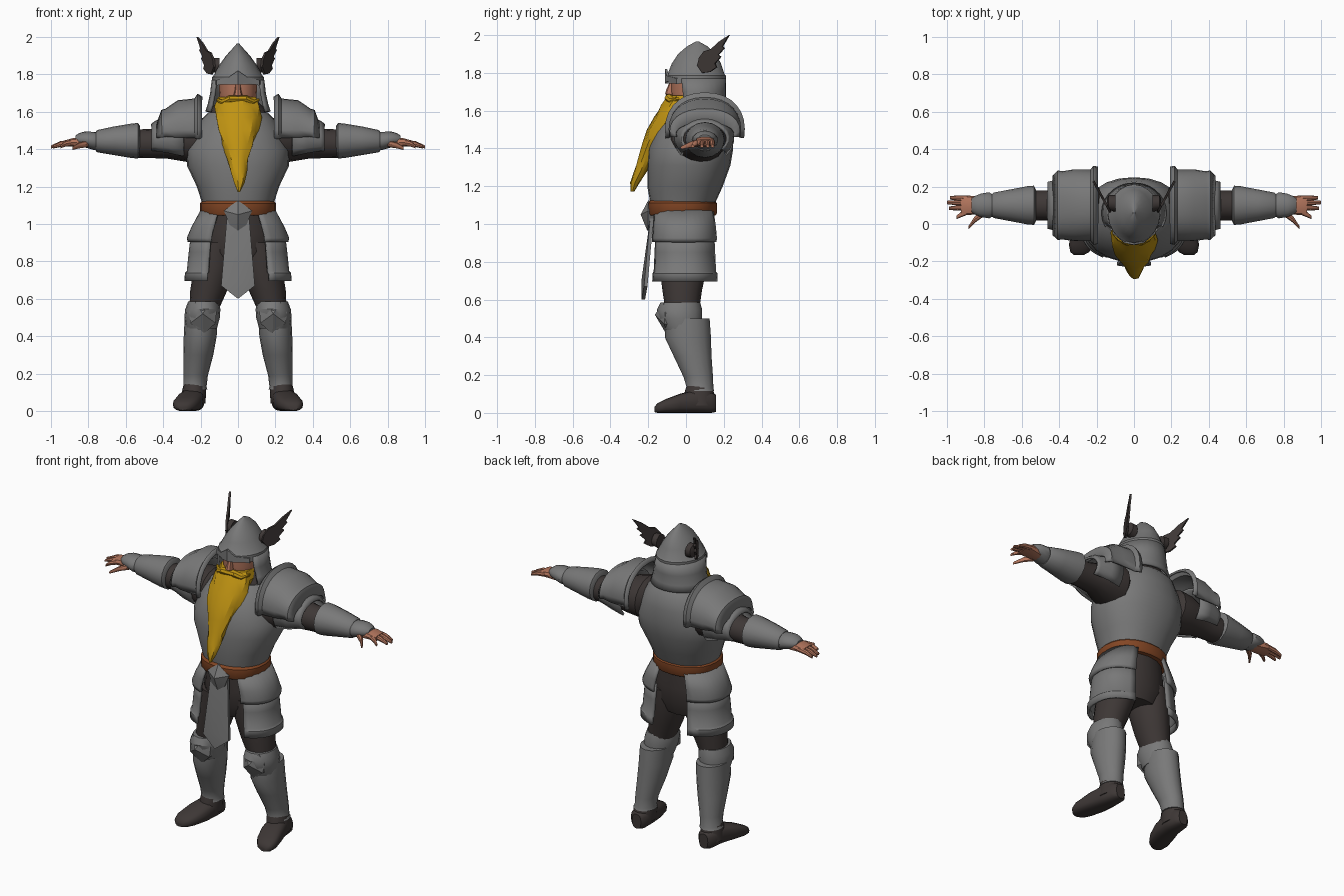
import bpy, bmesh, math
from mathutils import Vector


def material(name, rgb):
    m = bpy.data.materials.new(name)
    m.diffuse_color = (*rgb, 1)
    return m


STEEL = material("steel grey", (0.19, 0.19, 0.19))
DARK = material("dark mail and leather", (0.047, 0.038, 0.036))
SKIN = material("skin", (0.45, 0.18, 0.11))
BELT = material("belt brown", (0.23, 0.062, 0.018))
GOLD = material("beard gold", (0.52, 0.29, 0.006))
AXES = {"z": (Vector((1, 0, 0)), Vector((0, 1, 0))),
        "x": (Vector((0, 1, 0)), Vector((0, 0, 1))),
        "y": (Vector((1, 0, 0)), Vector((0, 0, 1)))}


def finish(name, verts, faces, mat, mirror, angle, thick=0):
    """Make an object, optionally doubled across x = 0."""
    if mirror:
        n = len(verts)
        verts = verts + [Vector((-v.x, v.y, v.z)) for v in verts]
        faces = faces + [[i + n for i in reversed(f)] for f in faces]
    me = bpy.data.meshes.new(name)
    me.from_pydata(verts, [], faces)
    bm = bmesh.new()
    bm.from_mesh(me)
    bmesh.ops.recalc_face_normals(bm, faces=bm.faces)
    bm.to_mesh(me)
    bm.free()
    me.materials.append(mat)
    ob = bpy.data.objects.new(name, me)
    bpy.context.collection.objects.link(ob)
    if thick:
        s = ob.modifiers.new("thickness", 'SOLIDIFY')
        s.thickness, s.offset = thick, 0
    bpy.ops.object.select_all(action='DESELECT')
    ob.select_set(True)
    bpy.context.view_layer.objects.active = ob
    bpy.ops.object.shade_smooth_by_angle(angle=math.radians(angle))
    return ob


def loft(name, rings, mat, axis="z", n=16, arc=None, power=2.0, mirror=False,
         angle=40, lump=0.0):
    """Skin rings (x, y, z, half width, half depth); arc gives an open shell."""
    u, v = AXES[axis]
    a0, a1 = arc or (0, 360)
    cols = n + 1 if arc else n
    verts, faces = [], []
    for k, (x, y, z, a, b) in enumerate(rings):
        for i in range(cols):
            t = math.radians(a0 + (a1 - a0) * i / n)
            c, s = math.cos(t), math.sin(t)
            r = 1 + lump * (1 if (i + k // 2) % 2 else -1)
            c = math.copysign(abs(c) ** (2 / power), c) * r
            s = math.copysign(abs(s) ** (2 / power), s) * r
            verts.append(Vector((x, y, z)) + u * a * c + v * b * s)
    for k in range(len(rings) - 1):
        for i in range(n):
            j = (i + 1) % cols
            p, q = k * cols, (k + 1) * cols
            faces.append([p + i, p + j, q + j, q + i])
    if not arc:
        faces.append(list(range(cols))[::-1])
        faces.append([(len(rings) - 1) * cols + i for i in range(cols)])
    return finish(name, verts, faces, mat, mirror, angle, 0.014 if arc else 0)


def plate(name, pts, depth, mat, bulge=None, mirror=False):
    """Thick flat outline; bulge is a raised centre point on the front."""
    front = [Vector(p) for p in pts]
    back = [p + Vector(depth) for p in front]
    n = len(front)
    verts = front + back
    faces = [[i, (i + 1) % n, n + (i + 1) % n, n + i] for i in range(n)]
    faces.append([n + i for i in range(n)])
    if bulge:
        verts.append(Vector(bulge))
        faces += [[i, (i + 1) % n, 2 * n] for i in range(n)]
    else:
        faces.append(list(range(n))[::-1])
    return finish(name, verts, faces, mat, mirror, 20)


# Torso, collar and belt
loft("cuirass", [(0, -.02, 1.09, .185, .165), (0, -.005, 1.2, .22, .2),
                 (0, .015, 1.31, .272, .22), (0, .025, 1.4, .275, .225),
                 (0, .04, 1.49, .235, .205), (0, .055, 1.56, .195, .175),
                 (0, .06, 1.595, .16, .14)], STEEL, n=24, power=2.2)
loft("mail_collar", [(0, .06, 1.56, .175, .15), (0, .06, 1.62, .14, .125),
                     (0, .06, 1.66, .1, .1)], DARK)
loft("belt", [(0, -.02, 1.045, .195, .175), (0, -.02, 1.055, .203, .183),
              (0, -.02, 1.11, .203, .183), (0, -.02, 1.125, .19, .17)], BELT, n=24, power=2.2)
plate("buckle", [(-.075, -.2, 1.07), (-.045, -.2, .995), (0, -.205, .965), (.045, -.2, .995),
                 (.075, -.2, 1.07), (.03, -.2, 1.105), (0, -.2, 1.125), (-.03, -.2, 1.105)],
      (0, .03, 0), STEEL, bulge=(0, -.24, 1.05))
plate("tabard", [(-.06, -.19, 1.03), (-.09, -.222, .67), (0, -.235, .6),
                 (.09, -.222, .67), (.06, -.19, 1.03)], (0, .018, 0), STEEL,
      bulge=(0, -.236, .7))

# Hips and hip plates
loft("breeches", [(0, -.02, 1.08, .18, .15), (0, -.015, .95, .2, .15),
                  (0, -.015, .85, .2, .145), (0, -.01, .77, .15, .11)], DARK)
loft("upper_hip_plate", [(0, -.015, 1.07, .195, .165), (0, -.012, .98, .243, .175),
                         (0, -.012, .925, .267, .18), (0, -.012, .905, .262, .178)],
     STEEL, arc=(-62, 68), n=14, power=2.4, mirror=True)
loft("lower_hip_plate", [(0, -.012, .95, .245, .165), (0, -.012, .85, .257, .17),
                         (0, -.012, .745, .268, .176), (0, -.012, .735, .278, .184),
                         (0, -.012, .695, .28, .184)],
     STEEL, arc=(-58, 68), n=14, power=2.4, mirror=True)

# Legs
loft("thigh", [(.11, -.015, .9, .1, .13), (.125, -.015, .77, .11, .125),
               (.155, -.02, .65, .1, .105), (.18, -.02, .55, .08, .09)],
     DARK, mirror=True)
loft("knee_guard", [(.185, -.03, .585, .082, .105), (.188, -.034, .545, .094, .12),
                    (.192, -.03, .5, .095, .115), (.195, -.015, .44, .082, .1)],
     STEEL, mirror=True, angle=30)
plate("knee_cop", [(.115, -.11, .53), (.12, -.115, .47), (.185, -.1, .41), (.255, -.115, .47),
                   (.262, -.11, .53), (.23, -.12, .585), (.15, -.12, .585)],
      (0, .04, 0), STEEL, bulge=(.188, -.165, .52), mirror=True)
loft("greave", [(.197, .01, .5, .088, .115), (.202, .01, .4, .088, .122),
                (.212, .035, .3, .08, .1), (.226, .065, .19, .065, .078),
                (.23, .075, .13, .062, .07), (.232, .075, .115, .068, .075)],
     STEEL, mirror=True)
loft("ankle", [(.232, .07, .16, .055, .062), (.235, .07, .1, .065, .08),
               (.24, .07, .04, .065, .085)], DARK, mirror=True)
loft("boot", [(.235, .16, .05, .03, .045), (.237, .135, .055, .055, .055),
              (.242, .05, .06, .063, .06), (.258, -.03, .051, .072, .051),
              (.28, -.11, .036, .068, .036), (.29, -.15, .026, .05, .026),
              (.295, -.167, .018, .025, .014)], DARK, axis="y", power=2.8, mirror=True)

# Shoulders and arms
loft("mail_sleeve", [(.15, .06, 1.46, .09, .08), (.21, .065, 1.45, .15, .13),
                     (.29, .08, 1.45, .135, .115), (.38, .095, 1.44, .095, .09),
                     (.46, .1, 1.43, .08, .078), (.57, .1, 1.43, .08, .075)],
     DARK, axis="x", mirror=True)
loft("shoulder_guard", [(.195, .1, 1.5, .2, .175), (.215, .1, 1.5, .205, .19),
                        (.23, .1, 1.5, .185, .165), (.32, .1, 1.5, .185, .155),
                        (.385, .1, 1.495, .175, .115), (.405, .1, 1.49, .18, .115),
                        (.43, .1, 1.475, .155, .06)],
     STEEL, axis="x", arc=(-12, 192), power=2.2, mirror=True, angle=30)
loft("upper_arm_plate", [(.29, .095, 1.46, .155, .14), (.37, .095, 1.46, .15, .115),
                         (.44, .1, 1.455, .125, .09), (.46, .1, 1.45, .12, .08)],
     STEEL, axis="x", arc=(-42, 222), mirror=True, angle=30)
loft("vambrace", [(.525, .1, 1.445, .085, .08), (.535, .1, 1.445, .105, .095),
                  (.57, .1, 1.445, .102, .092), (.66, .1, 1.445, .085, .077),
                  (.75, .1, 1.443, .068, .06), (.76, .1, 1.442, .06, .053)],
     STEEL, axis="x", mirror=True)
loft("wrist_cuff", [(.75, .098, 1.442, .055, .05), (.775, .1, 1.445, .07, .048),
                    (.82, .1, 1.452, .062, .042), (.85, .1, 1.452, .05, .034),
                    (.87, .1, 1.452, .035, .02)],
     STEEL, axis="x", mirror=True)
loft("palm", [(.78, .1, 1.435, .035, .028), (.83, .1, 1.435, .045, .028),
              (.88, .1, 1.437, .052, .024), (.925, .1, 1.432, .05, .016)],
     SKIN, axis="x", n=10, power=2.6, mirror=True)
for i, (y0, x1, y1) in enumerate([(.138, .985, .14), (.113, 1.0, .115),
                                  (.088, .99, .084), (.065, .95, .035)]):
    loft("finger_%d" % (i + 1), [(.89, y0, 1.435, .015, .016),
                                 ((.9 + x1) / 2, (y0 + y1) / 2, 1.428, .014, .015),
                                 (x1, y1, 1.412, .009, .008)],
         SKIN, axis="x", n=8, mirror=True)
loft("thumb", [(.8, .065, 1.43, .022, .018), (.85, .025, 1.42, .018, .016),
               (.885, -.02, 1.405, .009, .009)], SKIN, axis="x", n=8, mirror=True)

# Head and face
loft("head", [(0, .05, 1.56, .08, .08), (0, .03, 1.63, .095, .1),
              (0, .03, 1.7, .1, .11), (0, .035, 1.78, .105, .115)], SKIN)
loft("nose", [(0, -.07, 1.755, .012, .015), (0, -.08, 1.71, .018, .025),
              (0, -.085, 1.688, .024, .026), (0, -.075, 1.675, .015, .015)], SKIN, n=8)
loft("beard", [(0, -.01, 1.68, .1, .085), (0, -.045, 1.63, .12, .085),
               (0, -.085, 1.57, .122, .08), (0, -.135, 1.5, .108, .07),
               (0, -.18, 1.42, .082, .052), (0, -.21, 1.35, .056, .042),
               (.003, -.24, 1.28, .044, .034), (.006, -.27, 1.22, .028, .025),
               (.005, -.283, 1.172, .006, .01)], GOLD, n=14, lump=.05, angle=25)
loft("moustache", [(0, -.085, 1.667, .028, .02), (.045, -.088, 1.668, .026, .02),
                   (.085, -.07, 1.65, .022, .018), (.115, -.045, 1.665, .01, .007)],
     GOLD, axis="x", n=8, mirror=True, angle=25)

# Helmet with neck guard, brow plates and wings
loft("helmet", [(0, .05, 1.745, .14, .16), (0, .052, 1.785, .139, .16),
                (0, .053, 1.795, .13, .15), (0, .055, 1.85, .1, .13),
                (0, .058, 1.9, .064, .1), (0, .06, 1.94, .028, .055),
                (0, .06, 1.965, .006, .01)], STEEL, n=20, power=1.9)
loft("neck_guard", [(0, .05, 1.77, .134, .155), (0, .055, 1.7, .142, .15),
                    (0, .06, 1.64, .155, .145), (0, .06, 1.6, .168, .155)],
     STEEL, arc=(-28, 208), n=18)
plate("brow_plate", [(0, -.112, 1.745), (.055, -.1, 1.755), (.115, -.05, 1.74),
                     (.115, -.05, 1.77), (.05, -.102, 1.785), (0, -.112, 1.82)],
      (0, .012, 0), STEEL, mirror=True)
loft("wing_boss", [(.1, .11, 1.845, .045, .045), (.135, .115, 1.85, .04, .04),
                   (.145, .115, 1.85, .02, .02)], DARK, axis="x", n=10, mirror=True)
outline = [(.0, 1.84), (.03, 1.8), (.075, 1.805), (.115, 1.83), (.105, 1.85), (.14, 1.885),
           (.125, 1.895), (.16, 1.93), (.15, 1.94), (.19, 2.0), (.13, 1.965), (.08, 1.925),
           (.04, 1.915), (.01, 1.88)]
plate("wing", [(.12 + .48 * u, .065 + .88 * u, z) for u, z in outline],
      (.011, -.006, 0), DARK, mirror=True)
